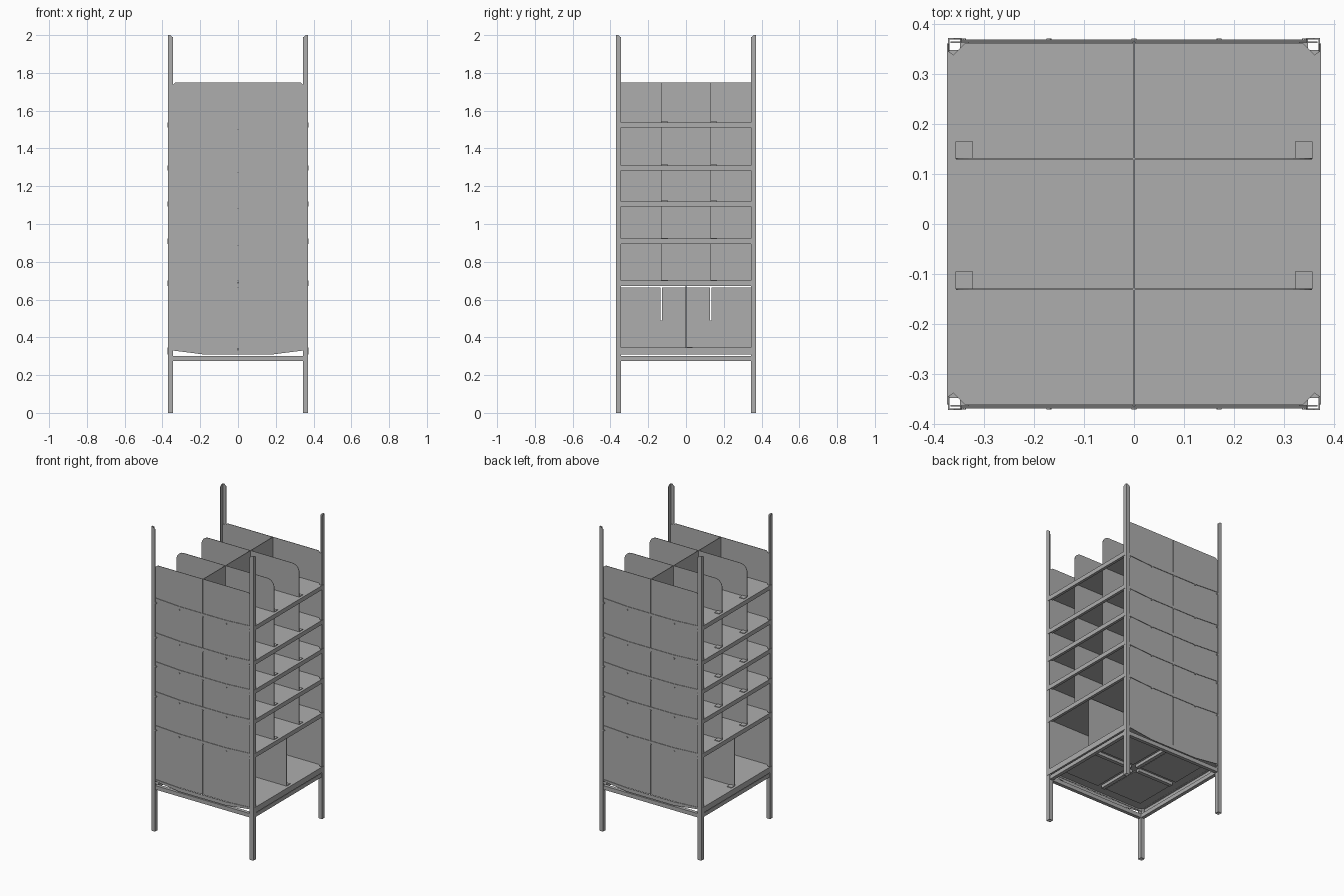
import bpy, bmesh, math

cube = bpy.data.objects.get("Cube")
if cube:
    bpy.data.objects.remove(cube, do_unlink=True)

steel = bpy.data.materials.new("grey_steel")
steel.use_nodes = True
GREY = (0.42, 0.42, 0.42, 1)
steel.diffuse_color = GREY
steel.node_tree.nodes["Principled BSDF"].inputs["Base Color"].default_value = GREY

W = 0.371                      # half width of the rack
LEVELS = [0.345, 0.70, 0.923, 1.12, 1.31, 1.538]
TOP = 1.75
T = 0.003                      # sheet thickness


def prism(name, pts, axis, a, b):
    """Extrude a 2D outline along an axis from a to b."""
    def place(p, d):
        return {"x": (d, *p), "y": (p[0], d, p[1]), "z": (*p, d)}[axis]
    bm = bmesh.new()
    lo = [bm.verts.new(place(p, a)) for p in pts]
    hi = [bm.verts.new(place(p, b)) for p in pts]
    bm.faces.new(lo)
    bm.faces.new(hi)
    for i in range(len(pts)):
        j = (i + 1) % len(pts)
        bm.faces.new((lo[i], lo[j], hi[j], hi[i]))
    bmesh.ops.recalc_face_normals(bm, faces=bm.faces)
    me = bpy.data.meshes.new(name)
    bm.to_mesh(me)
    bm.free()
    me.materials.append(steel)
    ob = bpy.data.objects.new(name, me)
    bpy.context.collection.objects.link(ob)
    return ob


def rect(a, b, c, d):
    return [(a, c), (b, c), (b, d), (a, d)]


def box(name, x0, x1, y0, y1, z0, z1):
    return prism(name, rect(x0, x1, y0, y1), "z", z0, z1)


def rounded_top(x0, x1, z0, z1, r):
    """Sheet outline with both upper corners rounded."""
    pts = [(x0, z0), (x1, z0)]
    for cx, start in ((x1 - r, 0), (x0 + r, 90)):
        for k in range(7):
            t = math.radians(start + 15 * k)
            pts.append((cx + r * math.cos(t), z1 - r + r * math.sin(t)))
    return pts


def rivet(name, x, s, z):
    ring = [(x + 0.005 * math.cos(k * math.pi / 4), z + 0.005 * math.sin(k * math.pi / 4))
            for k in range(8)]
    prism(name, ring, "y", s * 0.362, s * 0.37)


# Corner posts: angle iron above, open square leg below
F = 0.027
for sx in (-1, 1):
    for sy in (-1, 1):
        def flange(s, z0, z1, c):
            return [(s * W, z0), (s * (W - F), z0), (s * (W - F), z1 - c),
                    (s * (W - c), z1), (s * W, z1)]
        prism("post_front_flange", flange(sx, 0, 2, 0.012), "y", sy * (W - T), sy * W)
        prism("post_side_flange", flange(sy, 0, 2, 0.012), "x", sx * (W - T), sx * W)
        prism("leg_inner_sheet", rect(sx * W, sx * (W - F), 0, 0.30), "y",
              sy * (W - F), sy * (W - F + T))
        prism("leg_inner_side_sheet", rect(sy * W, sy * (W - F), 0, 0.30), "x",
              sx * (W - F), sx * (W - F + T))

# Base frame under the lowest shelf
for s in (-1, 1):
    prism("base_rail_long", rect(-0.345, 0.345, 0.276, 0.302), "y", s * 0.345, s * 0.368)
    prism("base_rail_side", rect(-0.345, 0.345, 0.276, 0.302), "x", s * 0.345, s * 0.368)
    prism("underside_strip_x", rect(s * 0.03, s * 0.29, -0.012, 0.012), "z", 0.322, 0.342)
    prism("underside_strip_y", rect(-0.012, 0.012, s * 0.03, s * 0.29), "z", 0.322, 0.342)
    for t in (-1, 1):
        prism("underside_panel", rect(s * 0.03, s * 0.3, t * 0.03, t * 0.3), "z", 0.336, 0.342)

# Shelves with folded side rails, bowed front and back lips and rivets
E, C = 0.36, 0.022
for z in LEVELS:
    low = z == LEVELS[0]
    outline = [(-E, -E + C), (-E + C, -E), (E - C, -E), (E, -E + C),
               (E, E - C), (E - C, E), (-E + C, E), (-E, E - C)]
    prism("shelf", outline, "z", z - T, z)
    drop = 0.037 if low else 0.028
    for s in (-1, 1):
        prism("shelf_side_rail", [(s * 0.357, -0.335), (s * 0.357, 0.335),
                                  (s * 0.373, 0.335 + 0.012), (s * 0.373, -0.335 - 0.012)],
              "z", z - 0.004, z)
        prism("shelf_side_face", rect(-0.36, 0.36, z - drop, z), "x", s * 0.37, s * 0.373)
        prism("shelf_side_return", rect(-0.335, 0.335, z - drop, z - drop + T), "x",
              s * 0.355, s * 0.373)
        top = [(-0.345, z - 0.003), (-0.17, z - 0.013), (0.17, z - 0.013), (0.345, z - 0.003)]
        h = 0.012 if low else 0.019
        low_edge = [(x, y - h - (0.012 if low and abs(x) < 0.2 else 0)) for x, y in reversed(top)]
        prism("shelf_lip", top + low_edge, "y", s * 0.364, s * 0.3675)
        if not low:
            for x in (-0.34, -0.17, 0, 0.17, 0.34):
                rivet("lip_rivet", x, s, z - 0.035)

# Front and back sheets, split by a centre seam
for sy in (-1, 1):
    for sx in (-1, 1):
        pts = [(sx * 0.002, 0.333), (sx * 0.366, 0.333), (sx * 0.366, TOP - 0.012),
               (sx * 0.345, TOP - 0.012), (sx * 0.33, TOP), (sx * 0.002, TOP)]
        prism("end_sheet", pts, "y", sy * 0.361, sy * 0.364)

# Lowest bay: slotted centre wall and one cross divider
prism("lower_centre_wall", rect(-0.36, 0.36, 0.345, 0.49), "x", -0.002, 0.002)
for a, b in ((-0.36, -0.134), (-0.126, 0.126), (0.134, 0.36)):
    prism("lower_centre_wall_tongue", rect(a, b, 0.49, 0.664), "x", -0.002, 0.002)
prism("lower_cross_divider", rect(-0.355, 0.355, 0.345, 0.69), "y", -0.002, 0.002)

# Upper bays: centre wall plus two cross dividers on each shelf
for i, z in enumerate(LEVELS[1:], 1):
    last = i == len(LEVELS) - 1
    z1 = TOP if last else LEVELS[i + 1] - T
    prism("centre_wall", rect(-0.36, 0.36, z, z1), "x", -0.002, 0.002)
    for y in (-0.13, 0.13):
        shape = rounded_top(-0.355, 0.355, z, z1, 0.05) if last else rect(-0.355, 0.355, z, z1)
        prism("cross_divider", shape, "y", y - 0.0015, y + 0.0015)
        for s in (-1, 1):
            prism("divider_foot", rect(s * 0.322, s * 0.356, y, y + 0.035), "z", z, z + 0.004)

# Feet of the lowest cross divider
for s in (-1, 1):
    prism("lower_divider_foot", rect(s * 0.322, s * 0.356, 0, 0.035), "z", 0.345, 0.349)
